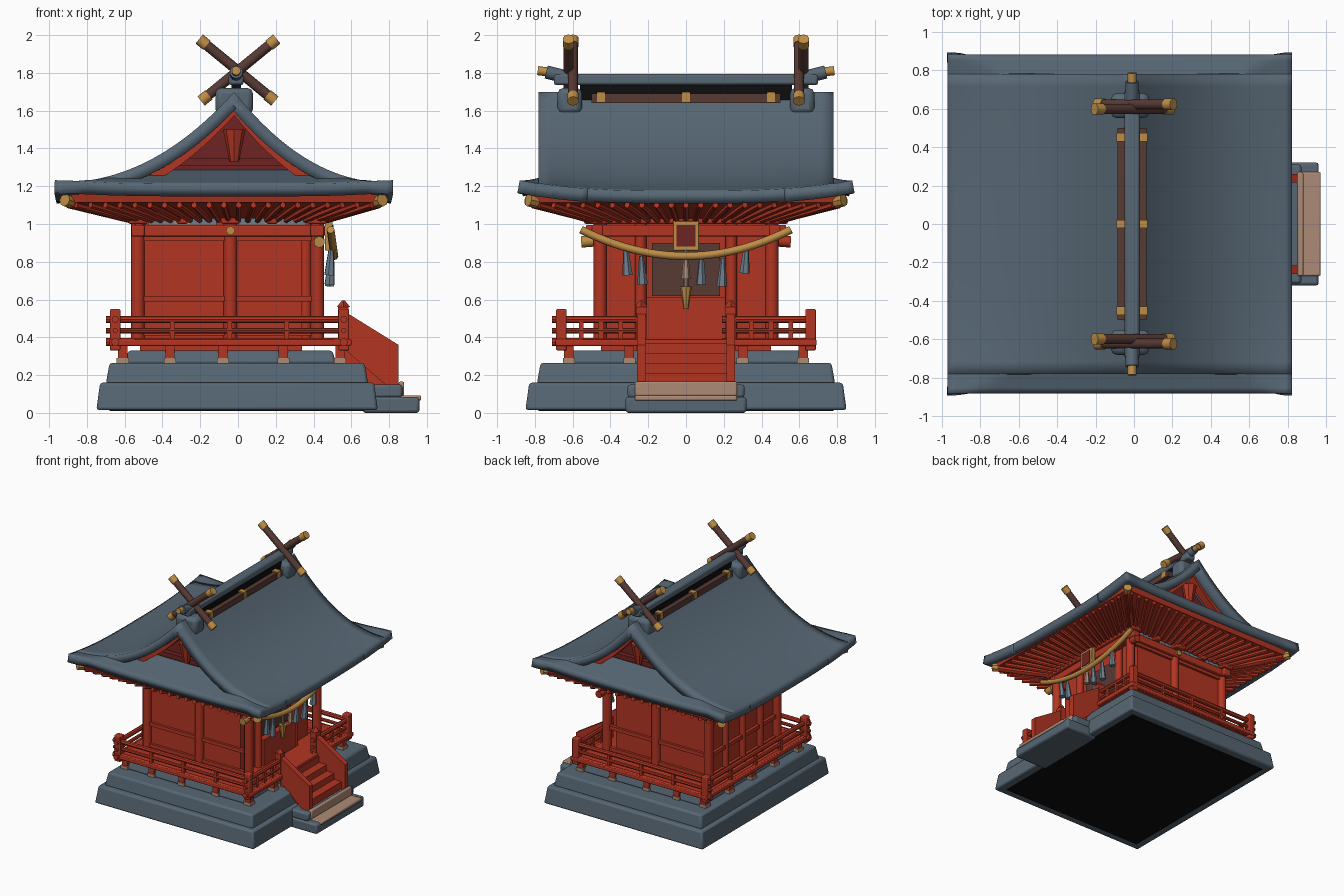
import bpy, bmesh, math
from mathutils import Vector

if "Cube" in bpy.data.objects:
    bpy.data.objects.remove(bpy.data.objects["Cube"])


def material(name, r, g, b):
    m = bpy.data.materials.new(name)
    m.use_nodes = True
    m.diffuse_color = (r, g, b, 1)
    m.node_tree.nodes["Principled BSDF"].inputs["Base Color"].default_value = (r, g, b, 1)
    return m


RED = material("vermilion", .45, .035, .016)
SLATE = material("slate blue", .095, .135, .175)
GOLD = material("gold", .52, .27, .06)
BROWN = material("dark wood", .095, .042, .034)
BEIGE = material("pale stone", .42, .26, .18)
BLACK = material("black", .004, .004, .004)
MAROON = material("maroon", .16, .016, .016)
PAPER = material("grey blue", .16, .21, .27)


def finish(name, bm, mat, bevel=0):
    bmesh.ops.recalc_face_normals(bm, faces=bm.faces)
    mesh = bpy.data.meshes.new(name)
    bm.to_mesh(mesh)
    bm.free()
    ob = bpy.data.objects.new(name, mesh)
    bpy.context.collection.objects.link(ob)
    mesh.materials.append(mat)
    if bevel:
        mod = ob.modifiers.new("Bevel", 'BEVEL')
        mod.width = bevel
        mod.segments = 2
    return ob


def loft(name, rings, mat, bevel=0):
    """Stack of rectangles (x0, x1, half y, z) joined into a solid."""
    bm = bmesh.new()
    loops = [[bm.verts.new(p) for p in ((a, -h, z), (b, -h, z), (b, h, z), (a, h, z))]
             for a, b, h, z in rings]
    for lo, hi in zip(loops, loops[1:]):
        for i in range(4):
            j = (i + 1) % 4
            bm.faces.new((lo[i], lo[j], hi[j], hi[i]))
    bm.faces.new(loops[0])
    bm.faces.new(loops[-1])
    return finish(name, bm, mat, bevel)


def box(name, x, y, z, mat, bevel=0):
    bm = bmesh.new()
    bmesh.ops.create_cube(bm, size=1)
    for v in bm.verts:
        v.co = [r[0] + (c + .5) * (r[1] - r[0]) for c, r in zip(v.co, (x, y, z))]
    return finish(name, bm, mat, bevel)


def rod(name, p, q, r, mat, sides=10, r2=None):
    p, q = Vector(p), Vector(q)
    bm = bmesh.new()
    bmesh.ops.create_cone(bm, cap_ends=True, segments=sides, radius1=r,
                          radius2=r if r2 is None else r2, depth=(q - p).length)
    rot = (q - p).to_track_quat('Z', 'Y')
    for v in bm.verts:
        v.co = rot @ v.co + (p + q) / 2
    return finish(name, bm, mat)


def prism(name, pts, y0, y1, mat):
    """Extrude an xz outline along y."""
    bm = bmesh.new()
    face = bm.faces.new([bm.verts.new((x, y0, z)) for x, z in pts])
    ext = bmesh.ops.extrude_face_region(bm, geom=[face])["geom"]
    for v in ext:
        if isinstance(v, bmesh.types.BMVert):
            v.co.y = y1
    return finish(name, bm, mat)


# Roof surface: concave slopes with lifted corners
RIDGE_X, EAVE_Y, GABLE_Y = -.02, .88, .78


def roof_x(t):
    return RIDGE_X + t * (.84 if t > 0 else .95)


def slope(t, y):
    t = abs(t)
    return 1.70 - .48 * (1 - (1 - t) ** 2.2) + t ** 3 * (.06 * abs(y / EAVE_Y) ** 3 - .045)


def skirt(t, y):
    hip = 1.215 + .025 * t ** 4 + .26 * (EAVE_Y - abs(y))
    return min(slope(t, y), hip) - .003


def roof_sheet(name, fn, y0, y1, rows, cols=48):
    bm = bmesh.new()
    grid = []
    for j in range(rows + 1):
        y = y0 + (y1 - y0) * j / rows
        ts = [2 * i / cols - 1 for i in range(cols + 1)]
        grid.append([bm.verts.new((roof_x(t), y, fn(t, y))) for t in ts])
    for a, b in zip(grid, grid[1:]):
        for i in range(cols):
            bm.faces.new((a[i], a[i + 1], b[i + 1], b[i]))
    ob = finish(name, bm, SLATE)
    if ob.data.polygons[0].normal.z < 0:
        ob.data.flip_normals()
    mod = ob.modifiers.new("Solidify", 'SOLIDIFY')
    mod.thickness = .068
    mod.offset = -1


roof_sheet("main_roof", slope, -GABLE_Y, GABLE_Y, 24)
for s, side in ((-1, "front"), (1, "back")):
    roof_sheet(side + "_skirt_roof", skirt, *sorted((s * .52, s * EAVE_Y)), 12)
    # Gable wall, barge boards, tie beam and strut
    ts = [i / 20 * .62 for i in range(-20, 21)]
    top = [(roof_x(t), slope(t, 0) - .05) for t in ts]
    prism(side + "_gable_wall", top + [(top[-1][0], 1.2), (top[0][0], 1.2)], s * .57, s * .6, MAROON)
    under = [(x, z - .075) for x, z in reversed(top)]
    prism(side + "_barge_board", top + under, s * .64, s * .71, RED)
    box(side + "_tie_beam", (-.4, .34), sorted((s * .6, s * .64)), (1.31, 1.35), MAROON)
    rod(side + "_gable_strut", (RIDGE_X, s * .66, 1.33), (RIDGE_X, s * .66, 1.5), .025, RED, 8, .06)
    # Ridge saddle, crossed poles and ridge end
    box(side + "_ridge_saddle", (-.12, .08), sorted((s * .55, s * .68)), (1.58, 1.72), SLATE, .03)
    for d in (-1, 1):
        y = s * (.61 + .012 * d)
        lo, hi = Vector((-d * .19, y, 1.655)), Vector((d * .2, y, 1.975))
        step = (hi - lo).normalized() * .045
        rod(side + "_crossed_pole", lo, hi, .027, BROWN)
        rod(side + "_pole_cap", lo - step * .15, lo + step, .031, GOLD)
        rod(side + "_pole_cap", hi - step, hi + step * .15, .031, GOLD)
    rod(side + "_ridge_end", (-.01, s * .6, 1.77), (-.01, s * .74, 1.805), .035, SLATE)
    rod(side + "_ridge_cap", (-.01, s * .73, 1.805), (-.01, s * .785, 1.812), .024, GOLD)

box("ridge_beam", (-.05, .03), (-.7, .7), (1.735, 1.795), SLATE, .015)
box("ridge_gap", (-.035, .015), (-.56, .56), (1.64, 1.74), BLACK)
for x in (-.065, .045):
    box("ridge_side_beam", (x - .02, x + .02), (-.5, .5), (1.64, 1.69), BROWN)
    for y in (-.45, 0, .45):
        box("ridge_stud", (x - .026, x + .026), (y - .022, y + .022), (1.645, 1.7), GOLD)

# Soffit with rafters and gold-tipped corner beams
loft("soffit", [(-.6, .5, .53, 1.03), (-.91, .76, .82, 1.115), (-.92, .77, .83, 1.16)], RED)
for s in (-1, 1):
    for i in range(21):
        f = i / 20
        rod("rafter", (-.86 + 1.57 * f, s * .815, 1.10), (-.56 + 1.02 * f, s * .5, 1.02), .016, RED, 6)
        y = 2 * f - 1
        out, inn = ((-.9, -.57), (.75, .47))[s > 0]
        rod("rafter", (out, y * .78, 1.10), (inn, y * .5, 1.02), .016, RED, 6)
    for out, inn in ((-.9, -.5), (.75, .4)):
        rod("corner_beam", (inn, s * .45, 1.02), (out, s * .81, 1.12), .032, RED, 8)
        rod("corner_beam_cap", (out * .985, s * .795, 1.118), (out * 1.02, s * .835, 1.127), .034, GOLD, 8)

# Stone base
for name, a, b, h, z0, z1 in (("lower", -.75, .74, .85, .015, .16), ("middle", -.7, .69, .79, .15, .265),
                              ("upper", -.6, .52, .64, .26, .33)):
    loft(name + "_plinth", [(a, b, h, z0), (a + .02, b - .02, h - .02, z1)], SLATE, .015)
box("underside", (-.68, .67), (-.78, .78), (.01, .016), BLACK)
box("bottom_step", (.66, .96), (-.32, .32), (0, .085), SLATE, .015)
box("bottom_step_tread", (.87, .97), (-.27, .27), (.065, .092), BEIGE, .008)
box("top_step", (.66, .87), (-.31, .31), (.08, .15), SLATE, .015)
box("top_step_riser", (.85, .88), (-.27, .27), (.09, .165), BEIGE, .008)

# Deck with short posts
box("deck", (-.68, .6), (-.69, .69), (.355, .39), RED, .006)
posts = [(x, s * .62) for x in (-.61, -.36, -.08, .24, .54) for s in (-1, 1)]
posts += [(x, y) for x in (-.61, .54) for y in (-.3, 0, .3)]
for x, y in posts:
    box("deck_post", (x - .025, x + .025), (y - .025, y + .025), (.28, .36), RED)
    box("deck_post_foot", (x - .032, x + .032), (y - .032, y + .032), (.26, .29), BEIGE)

# Railing
X0, X1, Y = -.65, .56, .66
runs = [((X0, s * Y), (X1, s * Y)) for s in (-1, 1)]
runs += [((X0, -Y), (X0, Y)), ((X1, -Y), (X1, -.24)), ((X1, .24), (X1, Y))]
for (xa, ya), (xb, yb) in runs:
    d = Vector((xb - xa, yb - ya)).normalized() * .05
    for z, r in ((.375, .022), (.435, .014), (.495, .019)):
        rod("rail", (xa - d.x, ya - d.y, z), (xb, yb, z), r, RED, 8)
    for f in (.25, .5, .75):
        x, y = xa + (xb - xa) * f, ya + (yb - ya) * f
        box("baluster", (x - .012, x + .012), (y - .012, y + .012), (.38, .49), RED)
for x in (X0, X1):
    for s in (-1, 1):
        box("corner_post", (x - .028, x + .028), (s * Y - .028, s * Y + .028), (.33, .55), RED, .008)

# Staircase
for s in (-1, 1):
    prism("stair_cheek", [(.56, .54), (.85, .36), (.85, .15), (.78, .15), (.56, .34)], s * .215, s * .26, RED)
    loft_post = box("stair_post", (.53, .585), sorted((s * .21, s * .265)), (.33, .56), RED)
    rod("stair_post_tip", (.558, s * .2375, .56), (.558, s * .2375, .595), .036, RED, 4, .008)
for i in range(4):
    box("stair_tread", (.55, .82 - .07 * i), (-.22, .22), (.15, .21 + .053 * i), RED)

# Walls, pillars and panel frames
box("wall_core", (-.52, .34), (-.45, .45), (.33, 1.04), RED)
for x in (-.53, -.04, .42):
    for s in (-1, 1):
        rod("pillar", (x, s * .455, .38), (x, s * .455, 1.03), .036, RED, 12)
        rod("beam_stud", (x, s * .47, .965), (x, s * .515, .965), .024, GOLD, 8)
        box("bracket", (x - .05, x + .05), sorted((s * .45, s * .54)), (1, 1.06), RED, .01)
for y in (-.23, 0, .23):
    rod("rear_pillar", (-.53, y, .38), (-.53, y, 1.03), .028, RED)
for s in (-1, 1):
    rod("door_pillar", (.36, s * .24, .38), (.36, s * .24, 1.03), .03, RED)
    for z in (.41, .59, .91):
        box("wall_rail", (-.53, .42), sorted((s * .44, s * .47)), (z, z + .03), RED)
    for x in (-.285, .19):
        box("frieze_trim", (x - .19, x + .17), sorted((s * .45, s * .474)), (.995, 1.07), BEIGE)
        for d in (-.12, .1):
            box("frieze_panel", (x + d - .07, x + d + .07), sorted((s * .45, s * .48)), (1, 1.065), PAPER)
        box("bracket", (x - .04, x + .02), sorted((s * .45, s * .53)), (1, 1.06), RED, .01)
    box("head_beam", (-.56, .46), sorted((s * .44, s * .5)), (.935, .995), RED, .008)
for x in (-.53, .42):
    box("cross_head_beam", (x - .035, x + .035), (-.53, .53), (.935, .995), RED, .008)
    box("cross_bracket_beam", (x - .05, x + .05), (-.5, .5), (1, 1.05), RED, .01)
for z in (.41, .59, .88):
    box("rear_rail", (-.545, -.5), (-.45, .45), (z, z + .03), RED)

# Doorway, plaque and tassels
box("door", (.33, .348), (-.18, .18), (.62, .9), BROWN)
box("door_sill", (.33, .39), (-.21, .21), (.39, .61), RED)
box("plaque_frame", (.46, .5), (-.07, .07), (.86, 1.015), GOLD, .005)
box("plaque_face", (.495, .505), (-.05, .05), (.88, .995), MAROON)
rod("bell_cord", (.42, 0, .63), (.42, 0, .95), .012, BEIGE, 8)
rod("bell_tassel", (.42, 0, .55), (.42, 0, .67), .012, GOLD, 8, .032)
for y, z in ((-.31, .73), (-.23, .68), (.08, .68), (.19, .67), (.31, .74)):
    rod("paper_streamer", (.485, y, z), (.495, y * 1.03, z + .15), .028, PAPER, 6, .012)
rod("centre_streamer", (.49, 0, .71), (.49, 0, .82), .024, BEIGE, 6, .014)
for s, mat in ((-1, GOLD), (1, RED)):
    rod("beam_end", (.43, s * .49, .91), (.43, s * .555, .905), .03, mat)

# Hanging rope
data = bpy.data.curves.new("hanging_rope", 'CURVE')
data.dimensions = '3D'
data.bevel_depth = .021
data.bevel_resolution = 2
data.use_fill_caps = True
line = data.splines.new('POLY')
line.points.add(24)
for i, p in enumerate(line.points):
    u = i / 12 - 1
    p.co = (.51 - .02 * u * u, u * .555, .83 + .14 * u * u, 1)
rope = bpy.data.objects.new("hanging_rope", data)
bpy.context.collection.objects.link(rope)
data.materials.append(GOLD)

# Smooth shading on rounded surfaces, crisp edges elsewhere
bpy.ops.object.select_all(action='DESELECT')
for ob in bpy.context.collection.objects:
    if ob.type == 'MESH':
        ob.select_set(True)
        bpy.context.view_layer.objects.active = ob
bpy.ops.object.shade_smooth_by_angle(angle=math.radians(40))
